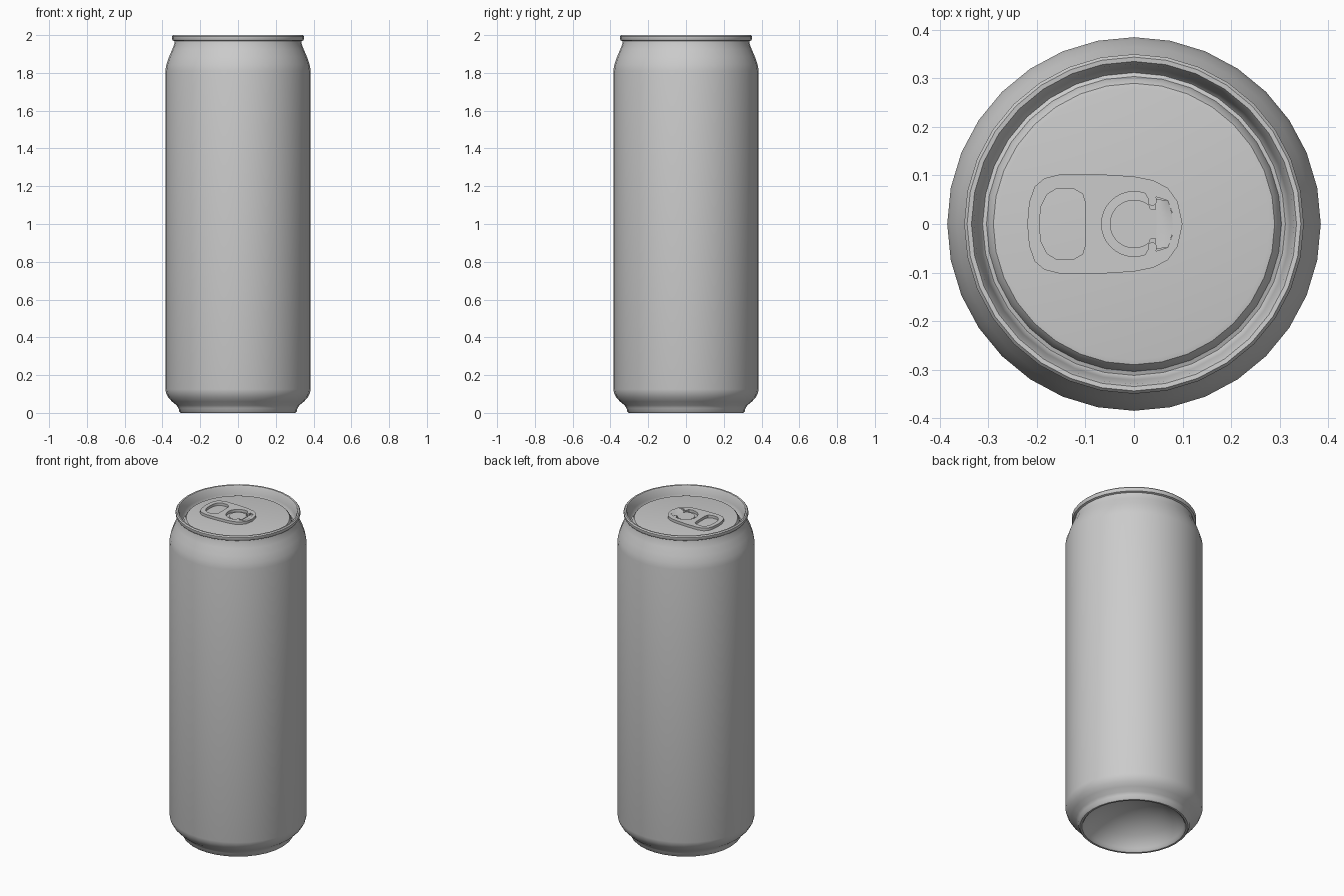
import bpy, bmesh, math

if "Cube" in bpy.data.objects:
    bpy.data.objects.remove(bpy.data.objects["Cube"])

SEG = 32


def finish(ob, angle=40):
    bpy.ops.object.select_all(action='DESELECT')
    ob.select_set(True)
    bpy.context.view_layer.objects.active = ob
    bpy.ops.object.shade_smooth_by_angle(angle=math.radians(angle))


def add_mesh(name, bm):
    bmesh.ops.recalc_face_normals(bm, faces=bm.faces)
    me = bpy.data.meshes.new(name)
    bm.to_mesh(me)
    bm.free()
    ob = bpy.data.objects.new(name, me)
    bpy.context.collection.objects.link(ob)
    return ob


def lathe(name, profile):
    """Revolve (radius, z) points; radius 0 becomes a pole."""
    bm = bmesh.new()
    rings = []
    for r, z in profile:
        n = SEG if r > 0 else 1
        rings.append([bm.verts.new((r * math.cos(2 * math.pi * i / SEG),
                                    r * math.sin(2 * math.pi * i / SEG), z)) for i in range(n)])
    for a, b in zip(rings, rings[1:]):
        for i in range(SEG):
            j = (i + 1) % SEG
            quad = [a[i % len(a)], a[j % len(a)], b[j % len(b)], b[i % len(b)]]
            bm.faces.new(list(dict.fromkeys(quad)))
    ob = add_mesh(name, bm)
    finish(ob)
    return ob


def plate(name, loops, z, half):
    """Extruded flat plate; inner loops become holes."""
    cu = bpy.data.curves.new(name, 'CURVE')
    cu.dimensions, cu.fill_mode, cu.extrude = '2D', 'BOTH', half
    for pts in loops:
        sp = cu.splines.new('POLY')
        sp.points.add(len(pts) - 1)
        for p, (x, y) in zip(sp.points, pts):
            p.co = (x, y, 0, 1)
        sp.use_cyclic_u = True
    ob = bpy.data.objects.new(name, cu)
    ob.location.z = z
    bpy.context.collection.objects.link(ob)
    bpy.ops.object.select_all(action='DESELECT')
    ob.select_set(True)
    bpy.context.view_layer.objects.active = ob
    bpy.ops.object.convert(target='MESH')
    finish(bpy.context.object, 35)


def mirror_y(half):
    """Close a half outline that runs over y >= 0."""
    return half + [(x, -y) for x, y in reversed(half) if y > 0]


def arc(r, a0, a1, n):
    return [(r * math.cos(math.radians(a0 + (a1 - a0) * i / n)),
             r * math.sin(math.radians(a0 + (a1 - a0) * i / n))) for i in range(n + 1)]


# Can shell: domed base, foot, wall, neck, seam, countersink and lid panel
dome = [(0.28 * math.sin(math.radians(a)) / math.sin(math.radians(60)),
         0.02 + 0.13 * (math.cos(math.radians(a)) - 0.5) / 0.5) for a in (0, 15, 30, 45, 60)]
dome[0] = (0, dome[0][1])
lathe("can_shell", dome + [
    (0.284, 0.007), (0.292, 0.0), (0.303, 0.0), (0.311, 0.008), (0.315, 0.025),
    (0.325, 0.04), (0.35, 0.06), (0.37, 0.083), (0.381, 0.105), (0.385, 0.125),
    (0.385, 1.81), (0.379, 1.845), (0.365, 1.885), (0.348, 1.925), (0.338, 1.95),
    (0.335, 1.968), (0.346, 1.972), (0.35, 1.98), (0.35, 1.993), (0.344, 2.0),
    (0.335, 1.999), (0.33, 1.99), (0.322, 1.95), (0.317, 1.928), (0.312, 1.922),
    (0.304, 1.925), (0.298, 1.945), (0.29, 1.955), (0.28, 1.957), (0, 1.957)])

# Pull tab with finger hole and rivet opening
outline = mirror_y([(-0.22, 0), (-0.216, 0.045), (-0.205, 0.077), (-0.185, 0.094), (-0.15, 0.103),
                    (-0.08, 0.103), (0, 0.098), (0.04, 0.09), (0.07, 0.074), (0.09, 0.046), (0.1, 0)])
finger = mirror_y([(-0.195, 0), (-0.192, 0.035), (-0.18, 0.06), (-0.16, 0.073), (-0.125, 0.073),
                   (-0.106, 0.062), (-0.1, 0.042)])
opening = mirror_y([(0.08, 0), (0.078, 0.025), (0.07, 0.048), (0.045, 0.056), (0.048, 0.046),
                    (0.04, 0.037), (0.03, 0.04), (0.029, 0.052)] + arc(0.067, 70, 180, 10)[:-1] + [(-0.067, 0)])
plate("pull_tab", [outline, finger, opening], 1.966, 0.008)

# Rivet disc inside the opening
plate("rivet_disc", [mirror_y([(0.046, 0), (0.046, 0.03), (0.034, 0.031)]
                              + arc(0.05, 52, 180, 10)[:-1] + [(-0.05, 0)])], 1.961, 0.004)

# Sloping tongue joining the disc to the tab
bm = bmesh.new()
rows = []
for t in (0, 0.35, 0.7, 1):
    row = []
    for k in range(-4, 5):
        y = k / 4 * (0.052 - 0.004 * t)
        x0, x1 = 0.044, 0.08 - 4.3 * y * y
        row.append(bm.verts.new((x0 + (x1 - x0) * t, y, 1.962 + 0.012 * t * t)))
    rows.append(row)
for a, b in zip(rows, rows[1:]):
    for i in range(8):
        bm.faces.new((a[i], b[i], b[i + 1], a[i + 1]))
finish(add_mesh("tab_tongue", bm))
